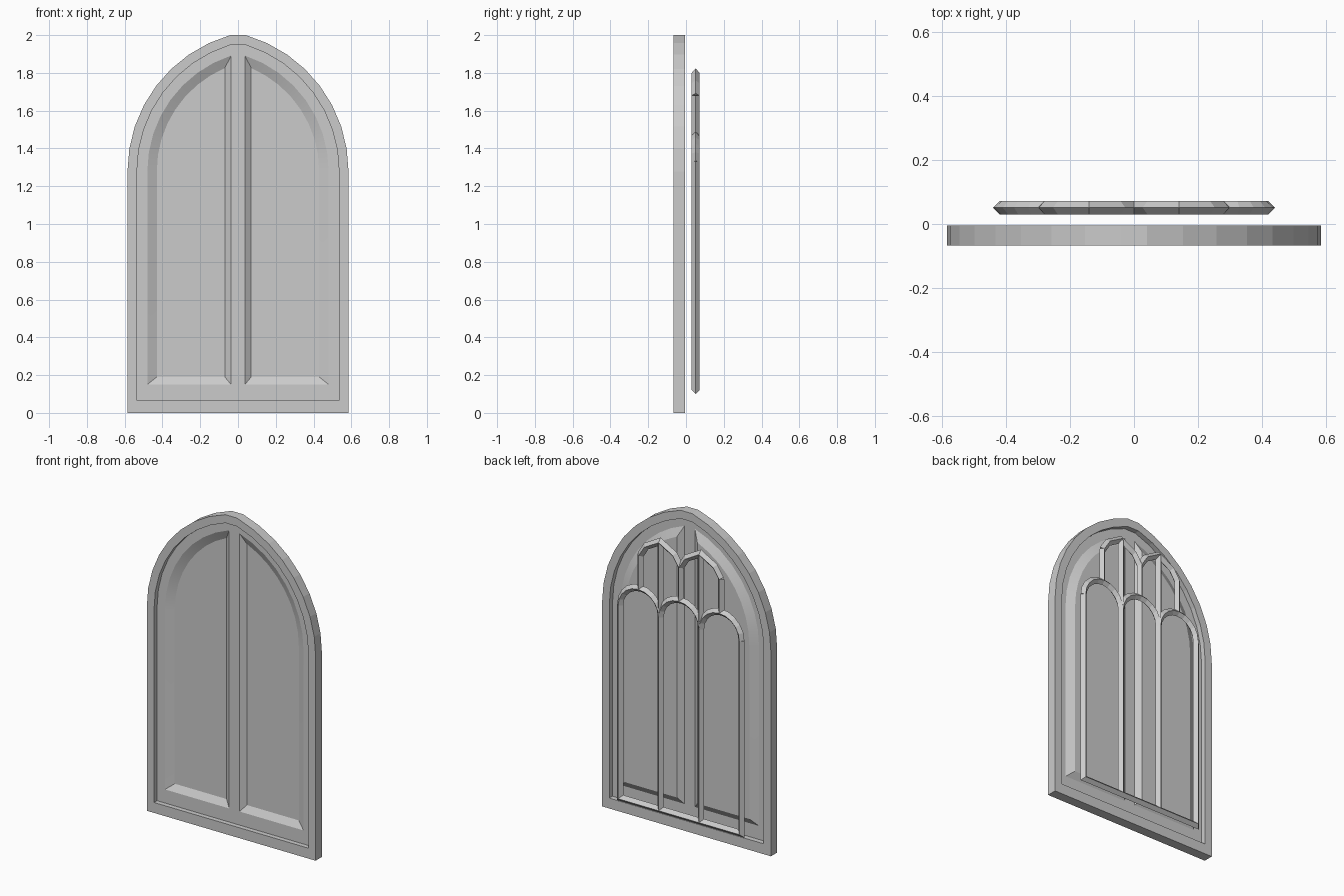
import bpy, bmesh, math
from mathutils import Vector

cube = bpy.data.objects.get("Cube")
if cube:
    bpy.data.objects.remove(cube, do_unlink=True)

stone = bpy.data.materials.new("grey stone")
stone.use_nodes = True
GREY = (0.6, 0.6, 0.6, 1)
stone.diffuse_color = GREY
stone.node_tree.nodes["Principled BSDF"].inputs["Base Color"].default_value = GREY

SPRING, CENTRE, STEPS = 1.279, 0.165, 8


def finish(name, bm, smooth=False):
    bmesh.ops.remove_doubles(bm, verts=bm.verts, dist=0.0005)
    bmesh.ops.recalc_face_normals(bm, faces=bm.faces)
    mesh = bpy.data.meshes.new(name)
    bm.to_mesh(mesh)
    bm.free()
    mesh.materials.append(stone)
    obj = bpy.data.objects.new(name, mesh)
    bpy.context.collection.objects.link(obj)
    if smooth:
        bpy.context.view_layer.objects.active = obj
        obj.select_set(True)
        bpy.ops.object.shade_smooth_by_angle(angle=math.radians(18))
        obj.select_set(False)
    return obj


def half_arch(half, x_end):
    """Right side of a pointed arch, from the spring line to x_end."""
    radius = half + CENTRE
    end = math.acos((x_end + CENTRE) / radius)
    return [(radius * math.cos(end * i / STEPS) - CENTRE,
             SPRING + radius * math.sin(end * i / STEPS)) for i in range(STEPS + 1)]


def window_outline(half, bottom):
    right = [(half, bottom)] + half_arch(half, 0.04)
    return right + [(-x, z) for x, z in reversed(right)]


def pane_outline(half, bottom, inner, side):
    pts = [(inner, bottom), (half, bottom)] + half_arch(half, inner)
    return [(side * x, z) for x, z in pts]


def ring(bm, pts, y):
    return [bm.verts.new((x, y, z)) for x, z in pts]


def bridge(bm, a, b):
    for i in range(len(a)):
        j = (i + 1) % len(a)
        bm.faces.new((a[i], a[j], b[j], b[i]))


# Outer frame
bm = bmesh.new()
outer, inner = window_outline(0.585, 0.0), window_outline(0.535, 0.065)
loops = [ring(bm, p, y) for p, y in
         ((outer, -0.067), (outer, -0.005), (inner, -0.005), (inner, -0.067))]
for i in range(4):
    bridge(bm, loops[i], loops[(i + 1) % 4])
finish("outer_frame", bm)

# Thin panel with two sunken panes
bm = bmesh.new()
PANEL_Y, PANE_Y = -0.037, -0.012
rims = [ring(bm, inner, PANEL_Y)]
rims += [ring(bm, pane_outline(0.48, 0.15, 0.036, s), PANEL_Y) for s in (1, -1)]
edges = [bm.edges.new((r[i - 1], r[i])) for r in rims for i in range(len(r))]
bmesh.ops.triangle_fill(bm, use_beauty=True, use_dissolve=False, edges=edges,
                        normal=(0, -1, 0))
for rim, side in zip(rims[1:], (1, -1)):
    floor = ring(bm, pane_outline(0.43, 0.19, 0.07, side), PANE_Y)
    bridge(bm, rim, floor)
    bm.faces.new(floor)
panel = finish("sunken_panel", bm, smooth=True)
# Face the panel forwards
if sum(p.normal.y * p.area for p in panel.data.polygons) > 0:
    panel.data.flip_normals()

# Tracery bars with a diamond section
BAR, BAR_Y = 0.021, 0.051


def bar(name, path):
    bm = bmesh.new()
    pts = [Vector(p) for p in path]
    rings = []
    for i, p in enumerate(pts):
        d0 = (p - pts[i - 1]).normalized() if i else None
        d1 = (pts[i + 1] - p).normalized() if i < len(pts) - 1 else None
        d0, d1 = d0 or d1, d1 or d0
        t = (d0 + d1).normalized()
        n = Vector((-t.y, t.x)) * BAR / max(t.dot(d0), 0.5)
        a, b = p + n, p - n
        rings.append([bm.verts.new(v) for v in (
            (a.x, BAR_Y, a.y), (p.x, BAR_Y + BAR, p.y),
            (b.x, BAR_Y, b.y), (p.x, BAR_Y - BAR, p.y))])
    for a, b in zip(rings, rings[1:]):
        bridge(bm, a, b)
    bm.faces.new(rings[0])
    bm.faces.new(rings[-1])
    return finish(name, bm)


W, SILL, LOW, MID, HIGH = 0.14, 0.121, 1.33, 1.68, 1.80


def round_arch(cx, z, rise, steps):
    angles = [math.pi * i / steps for i in range(steps + 1)]
    return [(cx + W * math.cos(a), z + rise * math.sin(a)) for a in angles]


# Outline of the lower lights: sill and outer posts
bar("tracery_sill", [(-3 * W, LOW), (-3 * W, SILL), (3 * W, SILL), (3 * W, LOW)])
for k in (-1, 0, 1):
    bar("lower_arch", round_arch(2 * W * k, LOW, W, 10))
    bar("upper_post", [(2 * W * k, LOW + W), (2 * W * k, MID)])

# Mullions and upper pointed arches
for s in (-1, 1):
    bar("mullion", [(s * W, SILL), (s * W, HIGH - 0.01)])
    bar("upper_arch", [(s * W + W, MID), (s * W + 0.7 * W, MID + 0.065), (s * W, HIGH),
                       (s * W - 0.7 * W, MID + 0.065), (s * W - W, MID)])
